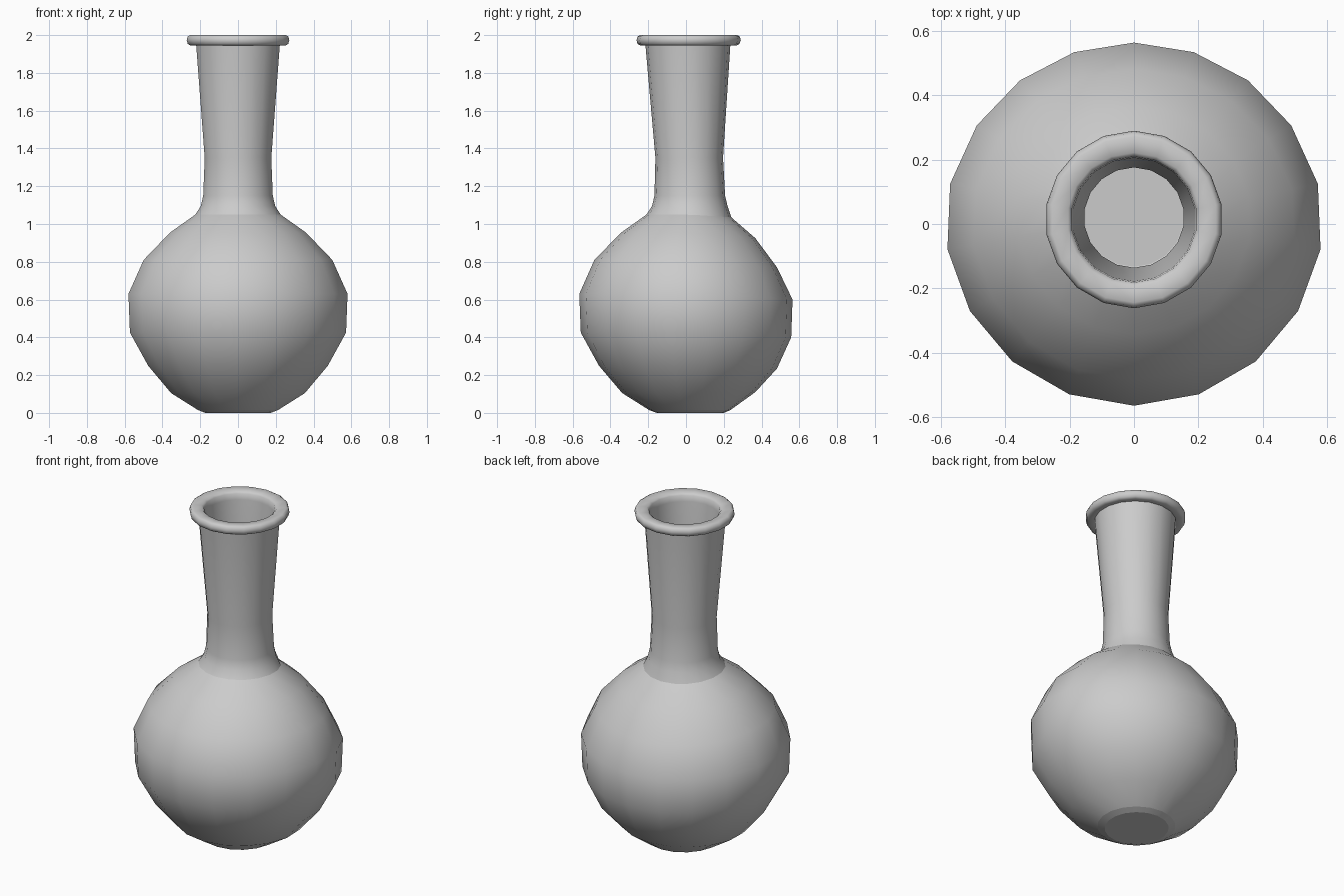
import bpy, bmesh
from math import sin, cos, radians

if "Cube" in bpy.data.objects:
    bpy.data.objects.remove(bpy.data.objects["Cube"])

SIDES = 18


def make_part(name, rings, sharp=(), cap_start=False, cap_end=False):
    """Loft rings (radius, z, back_radius, back_z, centre_y); the back is slightly squashed."""
    bm = bmesh.new()
    loops = []
    for r, z, rb, zb, cy in rings:
        loop = []
        for i in range(SIDES):
            a = radians(360 / SIDES * i)
            w = max(0.0, cos(a))
            rad = r + (rb - r) * w
            # height leans gradually from front to back
            zz = z + (zb - z) * w
            loop.append(bm.verts.new((rad * sin(a), cy + rad * cos(a), zz)))
        loops.append(loop)
    for lo, hi in zip(loops, loops[1:]):
        for i in range(SIDES):
            j = (i + 1) % SIDES
            bm.faces.new((lo[i], lo[j], hi[j], hi[i]))
    if cap_start:
        bm.faces.new(loops[0])
    if cap_end:
        bm.faces.new(loops[-1])
    bmesh.ops.recalc_face_normals(bm, faces=bm.faces)
    for f in bm.faces:
        f.smooth = True
    for k in sharp:
        for i in range(SIDES):
            e = bm.edges.get((loops[k][i], loops[k][(i + 1) % SIDES]))
            e.smooth = False
    me = bpy.data.meshes.new(name)
    bm.to_mesh(me)
    bm.free()
    ob = bpy.data.objects.new(name, me)
    bpy.context.collection.objects.link(ob)
    return ob


# round body, bottom to shoulder: front radius/height, back radius/height
body = [
    (0.175, 0.0, 0.18, 0.0, 0.02),
    (0.215, 0.015, 0.215, 0.015, 0.02),
    (0.36, 0.105, 0.345, 0.11, 0.022),
    (0.483, 0.25, 0.46, 0.235, 0.022),
    (0.581, 0.425, 0.533, 0.40, 0.024),
    (0.589, 0.63, 0.54, 0.60, 0.024),
    (0.507, 0.81, 0.46, 0.77, 0.022),
    (0.365, 0.955, 0.345, 0.925, 0.022),
    (0.229, 1.05, 0.22, 1.035, 0.02),
]


def round_ring(r, z, cy):
    return (r, z, r, z, cy)


# neck and rolled rim, outside
neck = [round_ring(*p) for p in [
    (0.2, 1.095, 0.02), (0.187, 1.15, 0.02), (0.179, 1.35, 0.017),
    (0.225, 1.95, 0.01)]]
rim = [round_ring(*p) for p in [
    (0.255, 1.945, 0.013), (0.27, 1.953, 0.013), (0.276, 1.973, 0.014),
    (0.271, 1.992, 0.014), (0.258, 2.0, 0.014), (0.208, 1.996, 0.014),
    (0.196, 1.985, 0.014)]]
# inside of the neck
bore = [round_ring(*p) for p in [
    (0.192, 1.95, 0.014), (0.156, 1.35, 0.02), (0.163, 1.15, 0.02),
    (0.178, 1.09, 0.02)]]
# inside of the body: the outer profile moved in by the wall thickness
T = 0.022
inner = [(r - T, z + T * (0.55 - z) / 0.55, rb - T, zb + T * (0.55 - zb) / 0.55, cy)
         for r, z, rb, zb, cy in reversed(body)]

rings = body + neck + rim + bore + inner
n_body, n_neck = len(body), len(neck)
make_part("flask", rings,
          sharp=(0, 1, n_body - 1, n_body + n_neck - 1, len(rings) - 1),
          cap_start=True, cap_end=True)
